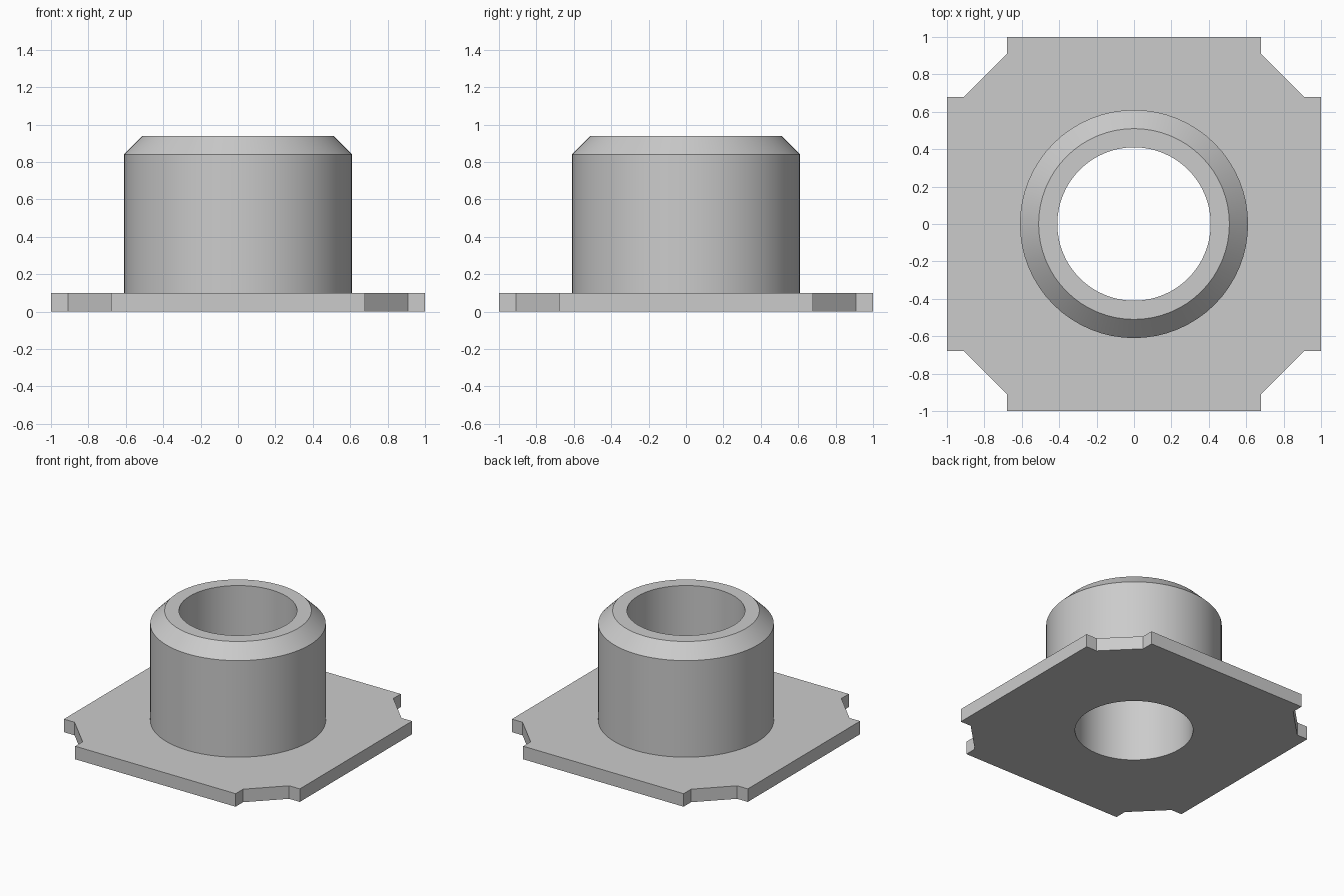
import bpy, bmesh, math
from mathutils import Matrix, Vector

cube = bpy.data.objects.get("Cube")
if cube:
    bpy.data.objects.remove(cube)

SIDES = 64
PLATE_TOP = 0.1
BORE = 0.41
OUTER = 0.61

grey = bpy.data.materials.new("light_grey")
grey.use_nodes = True
grey.diffuse_color = (0.6, 0.6, 0.6, 1)
grey.node_tree.nodes["Principled BSDF"].inputs["Base Color"].default_value = (0.6, 0.6, 0.6, 1)


def finish(bm, name):
    mesh = bpy.data.meshes.new(name)
    bm.to_mesh(mesh)
    bm.free()
    mesh.materials.append(grey)
    obj = bpy.data.objects.new(name, mesh)
    bpy.context.collection.objects.link(obj)
    return obj


def loop(bm, points, z):
    verts = [bm.verts.new((x, y, z)) for x, y in points]
    edges = [bm.edges.new((verts[i - 1], verts[i])) for i in range(len(verts))]
    return verts, edges


def circle(radius):
    angles = [2 * math.pi * i / SIDES for i in range(SIDES)]
    return [(radius * math.cos(a), radius * math.sin(a)) for a in angles]


# Base plate: square with a notched chamfer at each corner
corner = [(1, 0.68), (0.91, 0.68), (0.68, 0.91), (0.68, 1)]
outline = []
for quarter in range(4):
    turn = Matrix.Rotation(quarter * math.pi / 2, 2)
    outline += [tuple(turn @ Vector(p)) for p in corner]

bm = bmesh.new()
rims = []
for z, hole, up in ((0, BORE, -1), (PLATE_TOP, OUTER, 1)):
    verts, edges = loop(bm, outline, z)
    hole_edges = loop(bm, circle(hole), z)[1]
    bmesh.ops.triangle_fill(bm, edges=edges + hole_edges, use_beauty=True, normal=(0, 0, up))
    rims.append(verts)
low, high = rims
for i in range(len(low)):
    bm.faces.new((low[i - 1], low[i], high[i], high[i - 1]))
for face in bm.faces:
    if abs(face.normal.z) > 0.5 and face.normal.z * (face.calc_center_median().z - PLATE_TOP / 2) < 0:
        face.normal_flip()
bm.normal_update()
finish(bm, "base_plate")

# Collar: chamfered tube whose bore runs through the plate
profile = [(OUTER, PLATE_TOP), (OUTER, 0.84), (0.51, 0.94), (BORE, 0.94), (BORE, 0)]
bm = bmesh.new()
rings = [loop(bm, circle(radius), z)[0] for radius, z in profile]
for lower, upper in zip(rings, rings[1:]):
    for i in range(SIDES):
        bm.faces.new((lower[i - 1], lower[i], upper[i], upper[i - 1]))
collar = finish(bm, "collar")
bpy.ops.object.select_all(action="DESELECT")
collar.select_set(True)
bpy.context.view_layer.objects.active = collar
bpy.ops.object.shade_smooth_by_angle(angle=math.radians(30))
